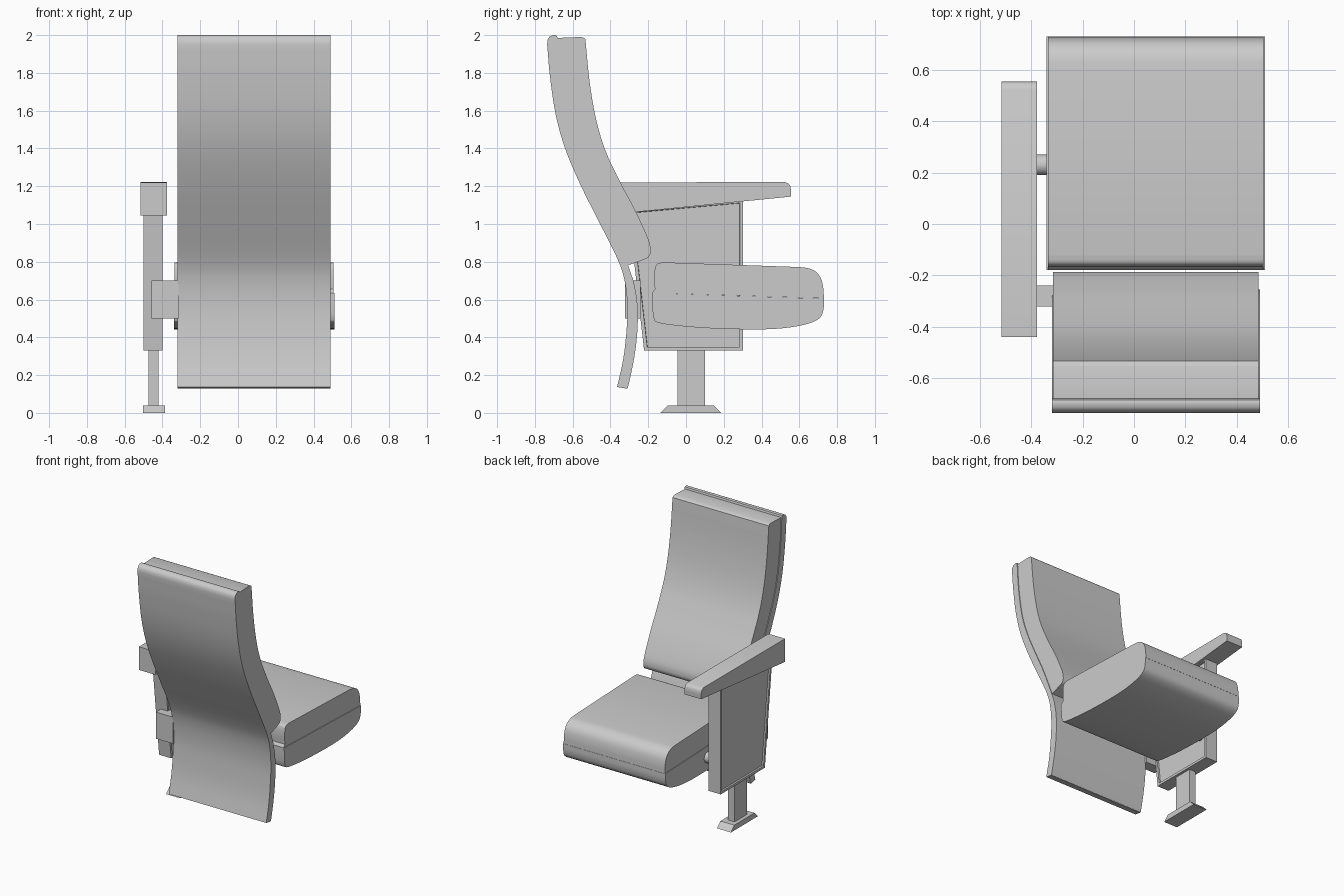
import bpy, bmesh
from mathutils import Vector

cube = bpy.data.objects.get("Cube")
if cube:
    bpy.data.objects.remove(cube, do_unlink=True)

grey = bpy.data.materials.new("light grey")
grey.use_nodes = True
COLOUR = (0.6, 0.6, 0.6, 1)
grey.diffuse_color = COLOUR
grey.node_tree.nodes["Principled BSDF"].inputs["Base Color"].default_value = COLOUR


def curve(pts, steps=5):
    """Smooth curve through (y, z) points."""
    p = [Vector(q) for q in pts]
    p = [2 * p[0] - p[1]] + p + [2 * p[-1] - p[-2]]
    out = []
    for a, b, c, d in zip(p, p[1:], p[2:], p[3:]):
        for i in range(steps):
            t = i / steps
            out.append(0.5 * (2 * b + (c - a) * t + (2 * a - 5 * b + 4 * c - d) * t ** 2
                              + (3 * b - a - 3 * c + d) * t ** 3))
    return [tuple(v) for v in out] + [tuple(p[-2])]


def finish(bm, name):
    bmesh.ops.recalc_face_normals(bm, faces=bm.faces)
    mesh = bpy.data.meshes.new(name)
    bm.to_mesh(mesh)
    bm.free()
    mesh.materials.append(grey)
    obj = bpy.data.objects.new(name, mesh)
    bpy.context.collection.objects.link(obj)
    bpy.ops.object.select_all(action='DESELECT')
    obj.select_set(True)
    bpy.context.view_layer.objects.active = obj
    bpy.ops.object.shade_smooth_by_angle(angle=0.6)
    return obj


def extrude(name, profile, x0, x1, recess=0):
    """Side profile in (y, z) swept from x0 to x1, optionally with recessed side faces."""
    bm = bmesh.new()
    left = [bm.verts.new((x0, y, z)) for y, z in profile]
    right = [bm.verts.new((x1, y, z)) for y, z in profile]
    n = len(profile)
    sides = [bm.faces.new(left), bm.faces.new(right[::-1])]
    for i in range(n):
        j = (i + 1) % n
        bm.faces.new((left[i], right[i], right[j], left[j]))
    bmesh.ops.recalc_face_normals(bm, faces=bm.faces)
    if recess:
        bmesh.ops.inset_individual(bm, faces=sides, thickness=0.025, depth=0)
        bmesh.ops.inset_individual(bm, faces=sides, thickness=0.002, depth=-recess)
    return finish(bm, name)


def box(name, x0, x1, y0, y1, z0, z1):
    return extrude(name, [(y0, z0), (y1, z0), (y1, z1), (y0, z1)], x0, x1)


# Curved back shell
shell_back = curve([(-0.365, 0.137), (-0.335, 0.27), (-0.318, 0.4), (-0.31, 0.55),
                    (-0.325, 0.7), (-0.365, 0.82), (-0.46, 1.01), (-0.56, 1.21),
                    (-0.64, 1.4), (-0.69, 1.58), (-0.72, 1.78), (-0.735, 1.95)])
shell_top = curve([(-0.733, 1.975), (-0.72, 1.993), (-0.7, 2.0), (-0.685, 1.998)], 3)
seam = curve([(-0.68, 1.985), (-0.665, 1.78), (-0.63, 1.56), (-0.58, 1.4), (-0.51, 1.24),
              (-0.4, 1.01), (-0.31, 0.79)])
shell_low = curve([(-0.278, 0.7), (-0.26, 0.6), (-0.255, 0.5), (-0.262, 0.38),
                   (-0.28, 0.26), (-0.305, 0.145), (-0.312, 0.128)])
extrude("back_shell", shell_back + shell_top + seam + shell_low, -0.32, 0.49)

# Back cushion, sharing the seam with the shell
cushion_front = curve([(-0.31, 0.78), (-0.215, 0.815), (-0.195, 0.83), (-0.187, 0.86),
                       (-0.2, 0.92), (-0.265, 1.065), (-0.35, 1.225), (-0.425, 1.385),
                       (-0.475, 1.55), (-0.51, 1.75), (-0.53, 1.95), (-0.535, 1.98),
                       (-0.555, 1.99)])
extrude("back_cushion", cushion_front + seam[:-1], -0.315, 0.485)

# Seat cushion and the seat pan beneath it
cushion_top = (curve([(-0.165, 0.655), (-0.168, 0.72), (-0.163, 0.77), (-0.15, 0.79), (-0.12, 0.797)])
               + curve([(0.6, 0.772), (0.65, 0.765), (0.69, 0.745), (0.715, 0.71),
                        (0.727, 0.66), (0.73, 0.606)]))
extrude("seat_cushion", [(-0.18, 0.635)] + cushion_top, -0.335, 0.505)
pan_bottom = curve([(-0.18, 0.635), (-0.178, 0.56), (-0.17, 0.5), (-0.145, 0.477),
                    (-0.03, 0.46), (0.15, 0.447), (0.38, 0.442), (0.53, 0.45),
                    (0.65, 0.473), (0.71, 0.505), (0.728, 0.55), (0.73, 0.605)])
extrude("seat_pan", pan_bottom, -0.34, 0.51)

# Armrest with a rounded front end
arm_front = curve([(0.555, 1.145), (0.555, 1.185), (0.547, 1.21), (0.525, 1.222)], 4)
extrude("armrest", [(-0.44, 1.22), (-0.44, 1.046)] + arm_front, -0.515, -0.377)

# Side panel with recessed faces
extrude("side_panel", [(-0.222, 0.33), (0.302, 0.33), (0.302, 1.13), (-0.305, 1.075)],
        -0.5, -0.4, recess=0.012)

# Post and floor foot
box("post", -0.475, -0.42, -0.045, 0.1, 0.03, 0.34)
extrude("foot", [(-0.135, 0), (0.185, 0), (0.145, 0.04), (-0.095, 0.04)], -0.503, -0.387)

# Bracket joining the panel to the back, and the seat pivot
box("back_bracket", -0.457, -0.315, -0.322, -0.24, 0.5, 0.7)
bm = bmesh.new()
bmesh.ops.create_cone(bm, cap_ends=True, segments=24, radius1=0.04, radius2=0.04, depth=0.12)
for v in bm.verts:
    v.co = (v.co.z - 0.37, v.co.x + 0.23, v.co.y + 0.54)
finish(bm, "seat_pivot")
